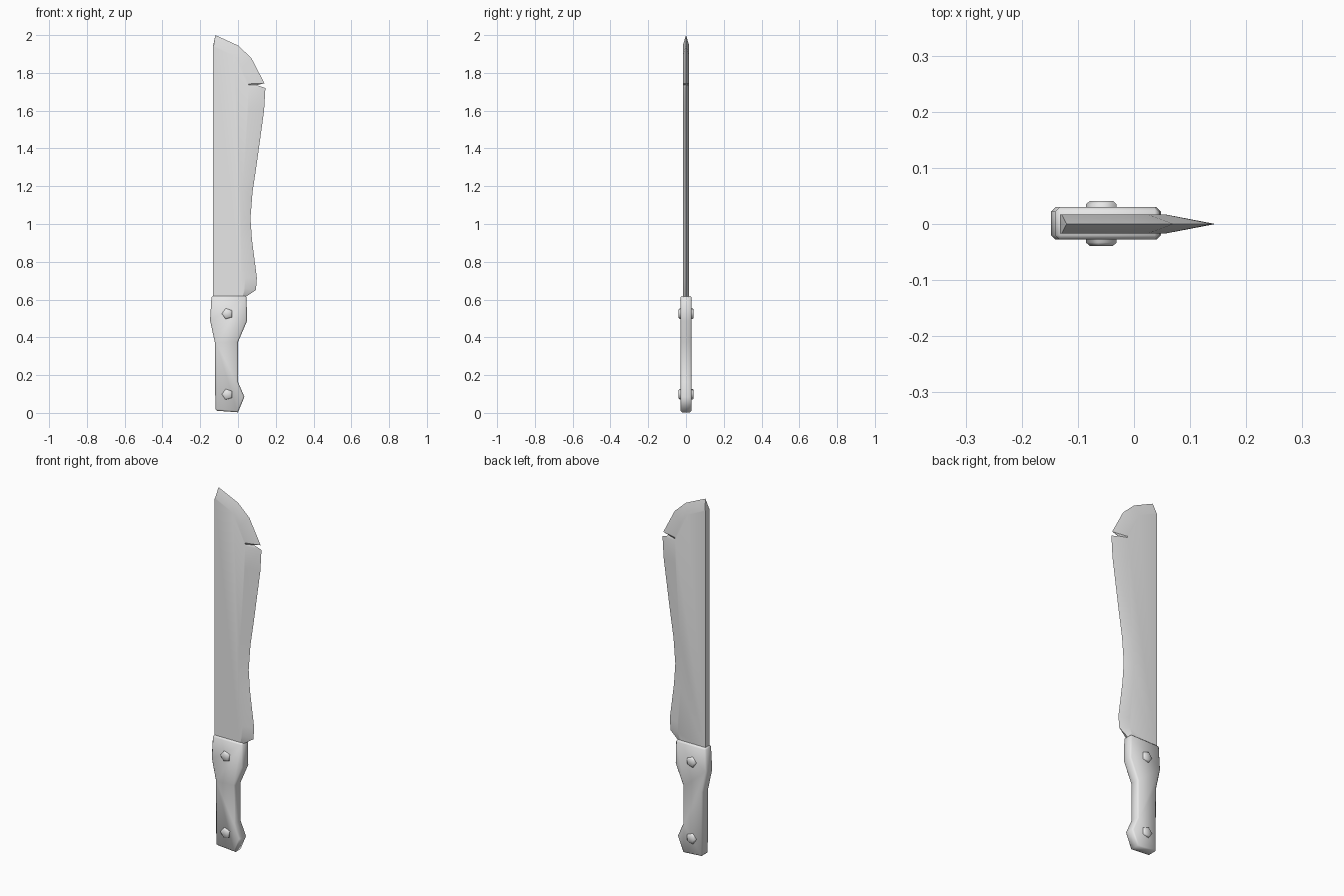
import bpy, bmesh, math

cube = bpy.data.objects.get("Cube")
if cube:
    bpy.data.objects.remove(cube, do_unlink=True)

# One plain grey for the whole knife
grey = bpy.data.materials.new("light_grey")
grey.use_nodes = True
grey.diffuse_color = (0.8, 0.8, 0.8, 1)
grey.node_tree.nodes["Principled BSDF"].inputs["Base Color"].default_value = (0.8, 0.8, 0.8, 1)


def finish(name, bm, smooth_angle, bevel=0):
    """Turn a bmesh into a shaded object, with an optional rim bevel."""
    bmesh.ops.recalc_face_normals(bm, faces=bm.faces)
    mesh = bpy.data.meshes.new(name)
    bm.to_mesh(mesh)
    bm.free()
    mesh.materials.append(grey)
    obj = bpy.data.objects.new(name, mesh)
    bpy.context.collection.objects.link(obj)
    bpy.ops.object.select_all(action="DESELECT")
    obj.select_set(True)
    bpy.context.view_layer.objects.active = obj
    if bevel:
        mod = obj.modifiers.new("rim_bevel", "BEVEL")
        mod.width = bevel
        mod.segments = 1
        mod.limit_method = "ANGLE"
        mod.angle_limit = math.radians(80)
        bpy.ops.object.modifier_apply(modifier=mod.name)
    bpy.ops.object.shade_smooth_by_angle(angle=math.radians(smooth_angle))
    return obj


def slab(name, outline, y0, y1, bevel, smooth_angle):
    """Extrude an x-z outline from y0 to y1."""
    bm = bmesh.new()
    face = bm.faces.new([bm.verts.new((x, y0, z)) for x, z in outline])
    ext = bmesh.ops.extrude_face_region(bm, geom=[face])
    for v in ext["geom"]:
        if isinstance(v, bmesh.types.BMVert):
            v.co.y = y1
    return finish(name, bm, smooth_angle, bevel)


# Blade: sharp centre outline paired with the outline of the flat sides
# (edge x, edge z, flat x, flat z), clockwise from the tip
BLADE = [
    (-0.12, 2.0, -0.129, 1.945), (0, 1.945, -0.02, 1.89),
    (0.07, 1.88, 0.025, 1.83), (0.14, 1.745, 0.055, 1.742),
    (0.1, 1.735, 0.056, 1.735), (0.145, 1.72, 0.056, 1.725),
    (0.138, 1.6, 0.053, 1.6), (0.098, 1.31, 0.035, 1.31),
    (0.077, 1.17, 0.022, 1.17), (0.066, 1.03, 0.015, 1.03),
    (0.074, 0.915, 0.02, 0.915), (0.1, 0.715, 0.04, 0.715),
    (0.095, 0.65, 0.038, 0.66), (0.03, 0.61, 0.02, 0.6),
    (-0.132, 0.6, -0.132, 0.6), (-0.132, 1.94, -0.132, 1.94),
]
bm = bmesh.new()
edge = [bm.verts.new((x, 0, z)) for x, z, _, _ in BLADE]
for side in (-0.017, 0.017):
    flat = [bm.verts.new((x, side, z)) for _, _, x, z in BLADE]
    bm.faces.new(flat)
    for i in range(len(BLADE)):
        j = (i + 1) % len(BLADE)
        bm.faces.new((edge[i], edge[j], flat[j], flat[i]))
finish("blade", bm, 30)

# Handle: flared at the guard and at the pommel
HANDLE = [
    (-0.14, 0.62), (0.045, 0.62), (0.048, 0.487), (0, 0.375), (0, 0.164),
    (0.034, 0.085), (0, 0.003), (-0.12, 0.012), (-0.122, 0.37), (-0.148, 0.49),
]
slab("handle", HANDLE, -0.028, 0.03, 0.008, 50)

# Five-sided rivets running through the handle
for name, z in (("upper_rivet", 0.525), ("lower_rivet", 0.098)):
    angles = [math.radians(34 + 72 * k) for k in range(5)]
    ring = [(-0.056 + 0.03 * math.cos(a), z + 0.03 * math.sin(a)) for a in angles]
    slab(name, ring, -0.039, 0.041, 0.006, 50)
